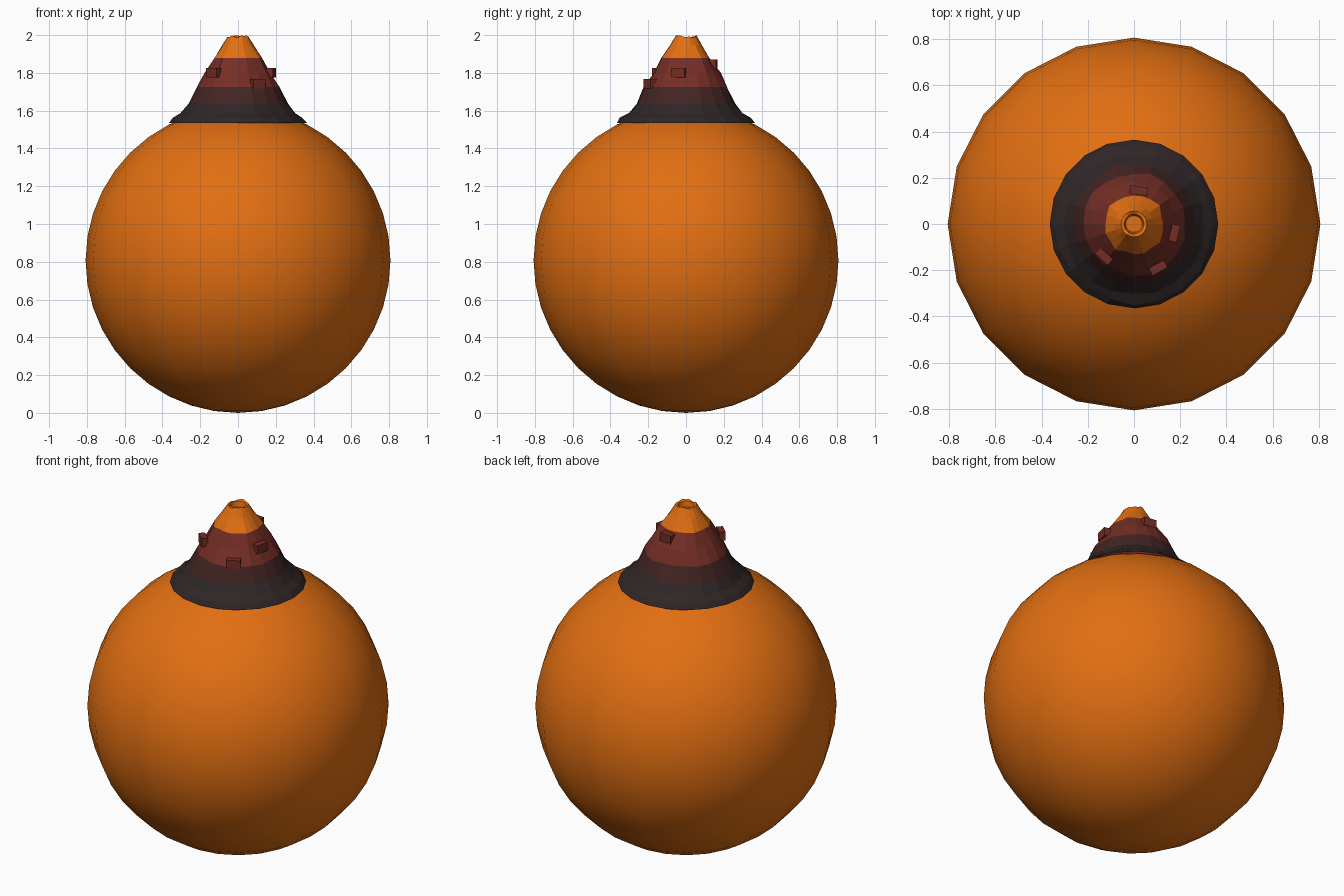
import bpy, bmesh, math, random
from mathutils import Matrix

if "Cube" in bpy.data.objects:
    bpy.data.objects.remove(bpy.data.objects["Cube"])

random.seed(4)


def material(name, rgb):
    m = bpy.data.materials.new(name)
    m.diffuse_color = (*rgb, 1)
    m.use_nodes = True
    m.node_tree.nodes["Principled BSDF"].inputs["Base Color"].default_value = m.diffuse_color
    return m


orange = material("orange", (0.76, 0.158, 0.006))
red = material("brick red", (0.175, 0.027, 0.018))
brown = material("dark brown", (0.056, 0.018, 0.017))
charcoal = material("charcoal", (0.028, 0.019, 0.020))


def finish(name, bm, mats, smooth=False):
    bmesh.ops.recalc_face_normals(bm, faces=bm.faces[:])
    me = bpy.data.meshes.new(name)
    for f in bm.faces:
        f.smooth = smooth
    bm.to_mesh(me)
    bm.free()
    for m in mats:
        me.materials.append(m)
    ob = bpy.data.objects.new(name, me)
    bpy.context.collection.objects.link(ob)
    return ob


# Round body: smooth sphere with 20 sides
R = 0.807
bm = bmesh.new()
bmesh.ops.create_uvsphere(bm, u_segments=20, v_segments=20, radius=R,
                          matrix=Matrix.Translation((0, 0, R)) @ Matrix.Rotation(math.pi / 2, 4, 'Z'))
finish("round_body", bm, [orange], True)

# Volcano cone: faceted rings of (radius, height), then the crater inside
profile = [(0.365, 1.535), (0.345, 1.562), (0.305, 1.587), (0.265, 1.637),
           (0.222, 1.725), (0.178, 1.80), (0.13, 1.88), (0.085, 1.945),
           (0.056, 1.993), (0.043, 1.99), (0.036, 1.96)]
N = 20
bm = bmesh.new()
rings = []
for i, (r, z) in enumerate(profile):
    ring = []
    for k in range(N):
        a = 2 * math.pi * k / N
        jr = random.uniform(-0.008, 0.008) if 0 < i < 7 else 0
        jz = random.uniform(-0.006, 0.007) if i == 8 else 0
        ring.append(bm.verts.new(((r + jr) * math.cos(a), (r + jr) * math.sin(a), z + jz)))
    rings.append(ring)
for i in range(len(rings) - 1):
    for k in range(N):
        j = (k + 1) % N
        f = bm.faces.new((rings[i][k], rings[i][j], rings[i + 1][j], rings[i + 1][k]))
        f.material_index = 0 if i < 3 else 1 if i < 4 else 2 if i < 6 else 3
bm.faces.new(rings[-1]).material_index = 3
cone = finish("volcano_cone", bm, [charcoal, brown, red, orange])

# Rock ledges sticking out of the slope: (x, y, z)
for n, (x, y, z) in enumerate([(0.175, -0.04, 1.80), (0.105, -0.19, 1.742),
                               (-0.13, -0.14, 1.80), (0.02, 0.145, 1.845)]):
    bm = bmesh.new()
    mat = (Matrix.Translation((x, y, z)) @ Matrix.Rotation(math.atan2(y, x), 4, 'Z')
           @ Matrix.Diagonal((0.036, 0.075, 0.05, 1)))
    bmesh.ops.create_cube(bm, size=1, matrix=mat)
    finish(f"rock_ledge_{n + 1}", bm, [red])
